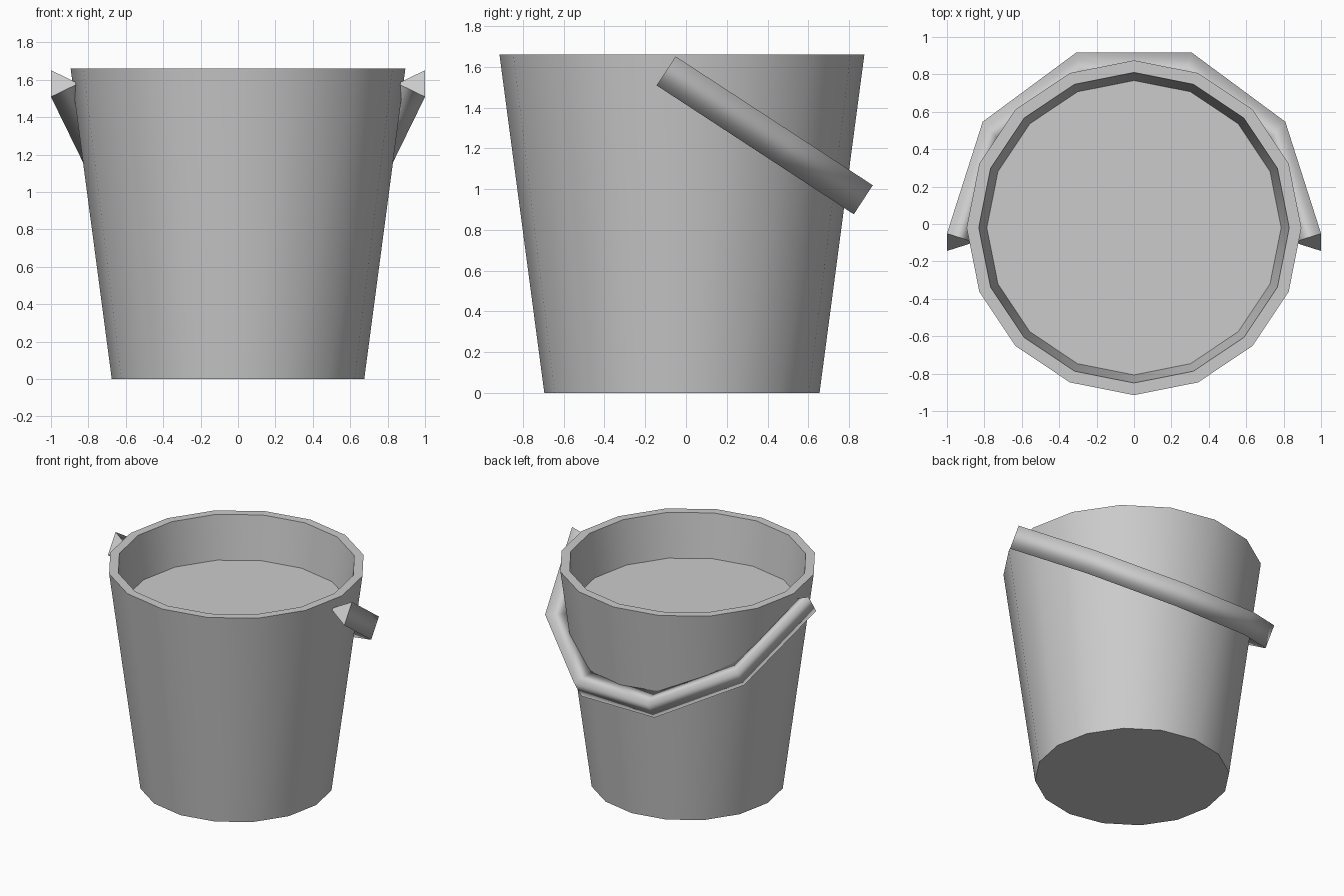
import bpy, bmesh
from math import sin, cos, pi, radians
from mathutils import Vector

if "Cube" in bpy.data.objects:
    bpy.data.objects.remove(bpy.data.objects["Cube"])


def loft(name, rings, closed):
    """Skin consecutive vertex rings and cap both ends."""
    bm = bmesh.new()
    loops = [[bm.verts.new(p) for p in ring] for ring in rings]
    n = len(loops[0])
    for a, b in zip(loops, loops[1:]):
        for i in range(n):
            j = (i + 1) % n
            bm.faces.new((a[i], a[j], b[j], b[i]))
    caps = [bm.faces.new(loops[0]), bm.faces.new(loops[-1])]
    bmesh.ops.recalc_face_normals(bm, faces=bm.faces)
    for f in bm.faces:
        f.smooth = f not in caps
    # sharp caps and, for closed shells, sharp rims
    for e in bm.edges:
        if any(f in caps for f in e.link_faces) or (closed and e.calc_face_angle(0) > radians(30)):
            e.smooth = False
    mesh = bpy.data.meshes.new(name)
    bm.to_mesh(mesh)
    bm.free()
    obj = bpy.data.objects.new(name, mesh)
    bpy.context.collection.objects.link(obj)
    return obj


# Bucket: 16-sided tapered wall, thick rim, raised inner floor
CY = -0.02
profile = [(0.675, 0), (0.895, 1.66), (0.83, 1.66), (0.787, 1.33)]
angles = [2 * pi * i / 16 for i in range(16)]
loft("bucket", [[(r * cos(a), CY + r * sin(a), z) for a in angles] for r, z in profile], True)

# Handle: triangular section swept round half a stretched ten-sided ring, tilted down at the back
pivot = Vector((0, -0.0975, 1.58))
along = Vector((0, 0.837, -0.547))
across = Vector((0, 0.547, 0.837))
side = Vector((1, 0, 0))
section = [(1.0, 0.085), (1.0, -0.085), (0.853, 0.0)]
rings = []
for k in range(6):
    a = k * pi / 5
    rings.append([pivot + side * (r * cos(a)) + along * (1.215 * r * sin(a)) + across * h
                  for r, h in section])
loft("handle", rings, False)
